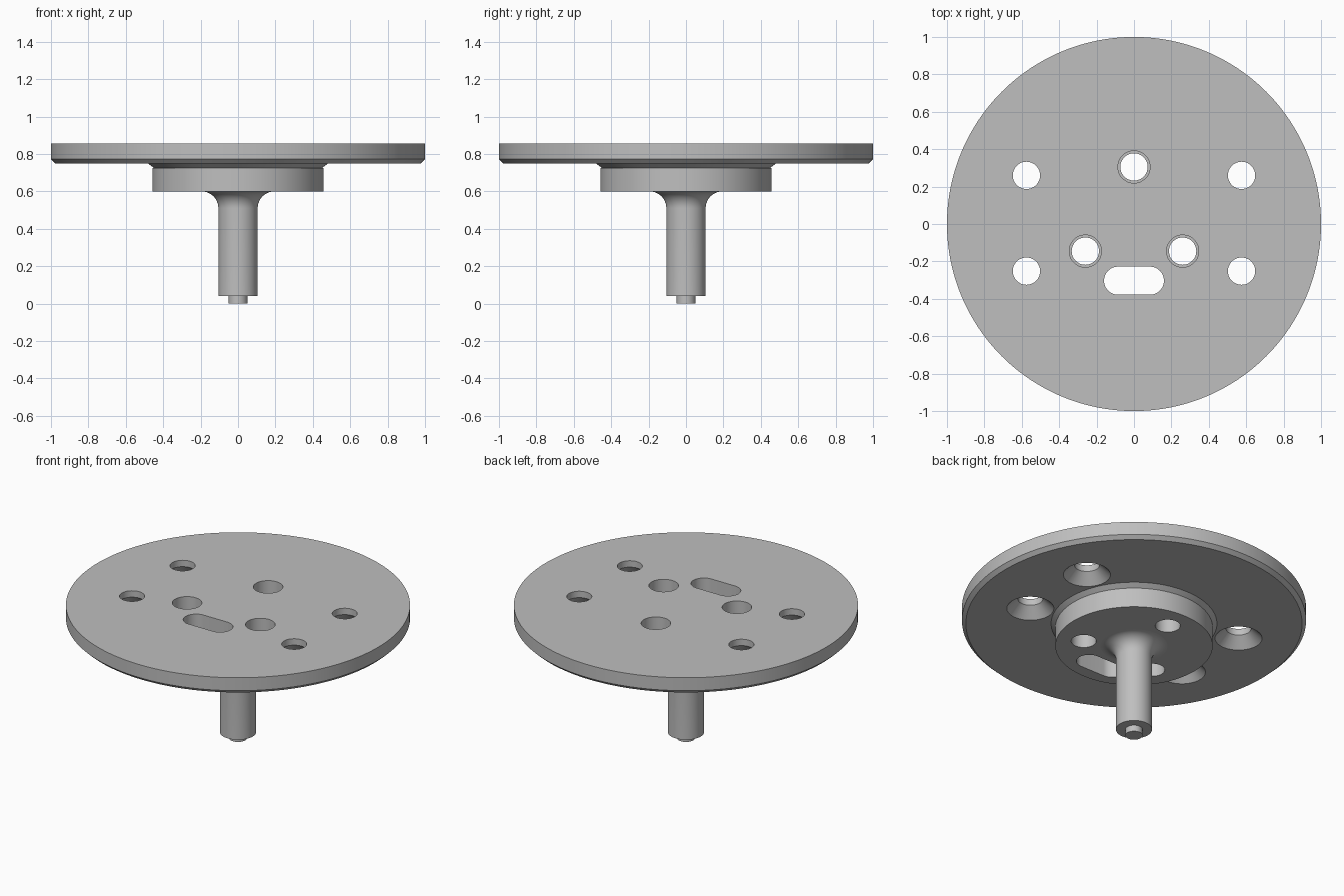
import bpy, bmesh, math
from mathutils import Vector

cube = bpy.data.objects.get("Cube")
if cube:
    bpy.data.objects.remove(cube, do_unlink=True)

GREY = (0.52, 0.52, 0.52, 1)
steel = bpy.data.materials.new("plain_grey")
steel.use_nodes = True
steel.diffuse_color = GREY
steel.node_tree.nodes["Principled BSDF"].inputs["Base Color"].default_value = GREY


def finish(bm, name):
    bmesh.ops.recalc_face_normals(bm, faces=bm.faces)
    mesh = bpy.data.meshes.new(name)
    bm.to_mesh(mesh)
    bm.free()
    obj = bpy.data.objects.new(name, mesh)
    bpy.context.collection.objects.link(obj)
    mesh.materials.append(steel)
    return obj


def lathe(name, profile, at=(0, 0), steps=128):
    """Spin (radius, height) points, closed by a flat cap at both ends."""
    bm = bmesh.new()
    rings = [[bm.verts.new((at[0] + r * math.cos(math.tau * i / steps),
                            at[1] + r * math.sin(math.tau * i / steps), z))
              for i in range(steps)] for r, z in profile]
    for low, high in zip(rings, rings[1:]):
        for i in range(steps):
            j = (i + 1) % steps
            bm.faces.new((low[i], low[j], high[j], high[i]))
    bm.faces.new(rings[0])
    bm.faces.new(rings[-1])
    return finish(bm, name)


def slot(name, centre, half_length, radius, bottom, top, steps=24):
    """Upright prism with a rounded slot outline."""
    bm = bmesh.new()
    outline = []
    for side, start in ((1, -math.pi / 2), (-1, math.pi / 2)):
        for i in range(steps + 1):
            a = start + math.pi * i / steps
            outline.append(bm.verts.new((
                centre[0] + side * (half_length - radius) + radius * math.cos(a),
                centre[1] + radius * math.sin(a), bottom)))
    face = bm.faces.new(outline)
    raised = bmesh.ops.extrude_face_region(bm, geom=[face])["geom"]
    bmesh.ops.translate(bm, vec=Vector((0, 0, top - bottom)),
                        verts=[v for v in raised if isinstance(v, bmesh.types.BMVert)])
    return finish(bm, name)


def cut(obj, cutters):
    bpy.context.view_layer.objects.active = obj
    for cutter in cutters:
        mod = obj.modifiers.new("cut", "BOOLEAN")
        mod.operation = "DIFFERENCE"
        mod.solver = "EXACT"
        mod.object = cutter
        bpy.ops.object.modifier_apply(modifier=mod.name)
        bpy.data.objects.remove(cutter, do_unlink=True)


def smooth(obj):
    bpy.ops.object.select_all(action="DESELECT")
    obj.select_set(True)
    bpy.context.view_layer.objects.active = obj
    bpy.ops.object.shade_smooth_by_angle(angle=math.radians(30))


BASE, TOP = 0.75, 0.855       # plate heights
HUB_BOTTOM = 0.6
bolt_spots = [(0, 0.305), (-0.26, -0.145), (0.26, -0.145)]
outer_spots = [(x, y) for x in (-0.575, 0.575) for y in (-0.252, 0.26)]


def slot_cutter():
    return slot("slot_cutter", (0, -0.303), 0.16, 0.075, 0.5, 1)


# Round plate with a chamfered lower rim
plate = lathe("plate", [(0.977, BASE), (1, 0.772), (1, TOP)], steps=192)
# Outer holes countersunk from below, bolt holes straight, plus the slot
cut(plate,
    [lathe("countersink_cutter", [(0.157, BASE - 0.02), (0.073, 0.814), (0.073, 1)], p, 48)
     for p in outer_spots]
    + [lathe("bolt_cutter", [(0.086, 0.7), (0.086, 1)], p, 48) for p in bolt_spots]
    + [slot_cutter()])

# Hub with a flared neck under the plate, narrower bolt holes
hub = lathe("hub", [(0.457, HUB_BOTTOM), (0.457, 0.725), (0.45, 0.725), (0.482, BASE)])
cut(hub, [lathe("hub_bolt_cutter", [(0.073, 0.5), (0.073, 1)], p, 48) for p in bolt_spots]
    + [slot_cutter()])

# Shaft with a stepped tip and a fillet flowing into the hub
FILLET = 0.09
SHAFT = 0.105
arc = [(SHAFT + FILLET * (1 - math.cos(a)), HUB_BOTTOM - FILLET * (1 - math.sin(a)))
       for a in (math.pi / 2 * i / 12 for i in range(13))]
shaft = lathe("shaft", [(0.05, 0), (0.05, 0.04), (SHAFT, 0.04)] + arc, steps=64)

for part in (plate, hub, shaft):
    smooth(part)
